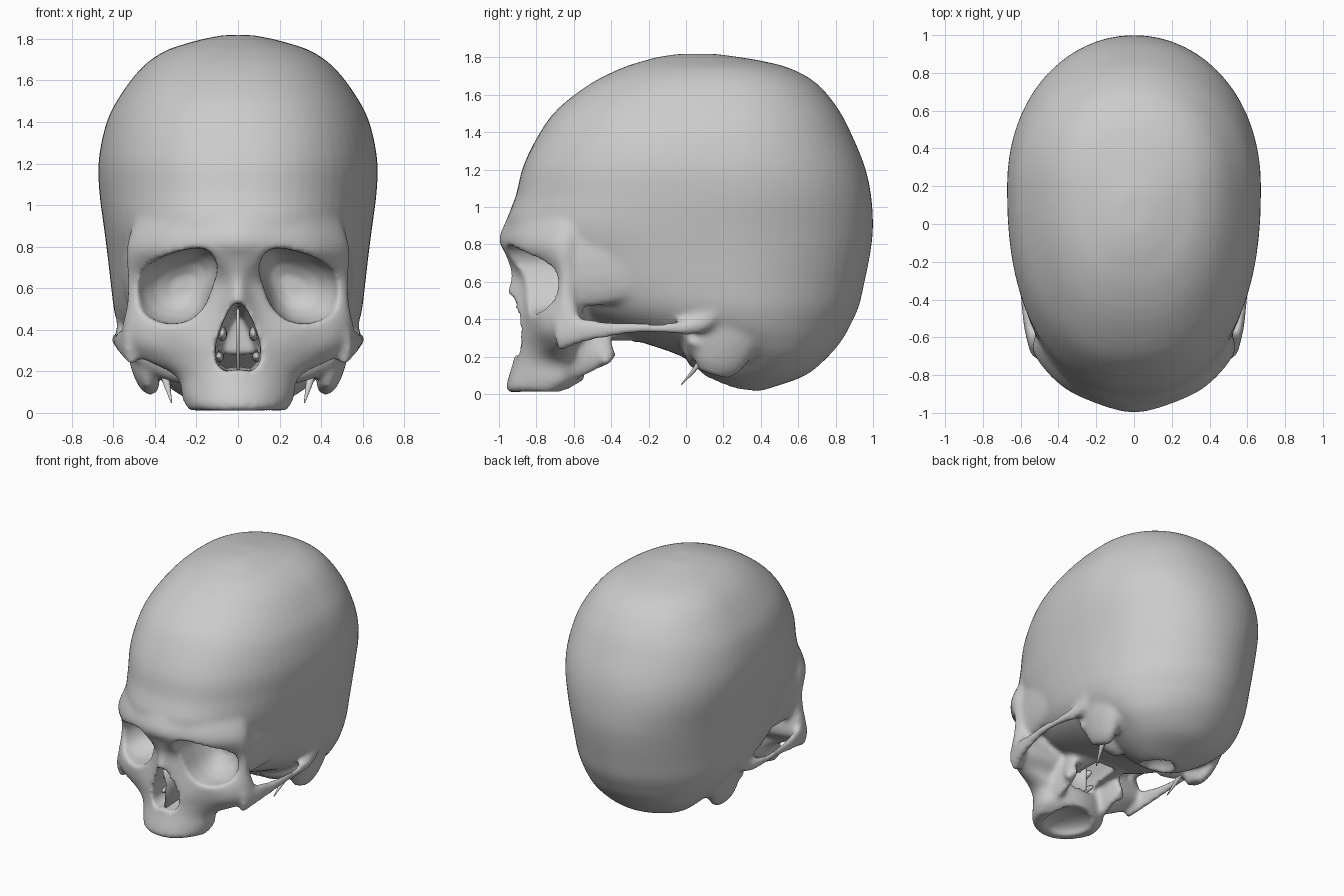
import bpy, bmesh, math
from mathutils import Vector as V, Matrix


def spline(p, k, closed=False):
    n, out = len(p), []
    g = lambda i: p[i % n] if closed else p[max(0, min(n - 1, i))]
    for i in range(n if closed else n - 1):
        a, b, c, d = g(i - 1), g(i), g(i + 1), g(i + 2)
        for j in range(k):
            t = j / k
            out.append(0.5 * (2 * b + (c - a) * t + (2 * a - 5 * b + 4 * c - d) * t * t
                              + (3 * b - a - 3 * c + d) * t ** 3))
    return out if closed else out + [p[-1].copy()]


def loft(bm, rings, k=1):
    n = len(rings[0])
    cols = [spline([r[i] for r in rings], k) for i in range(n)]
    rows = [[bm.verts.new(c[j]) for c in cols] for j in range(len(cols[0]))]
    for r, s in zip(rows, rows[1:]):
        for i in range(n):
            bm.faces.new((r[i], r[(i + 1) % n], s[(i + 1) % n], s[i]))
    bm.faces.new(rows[0])
    bm.faces.new(rows[-1])


def tube(bm, path, up, side=1):
    """Elliptical tube; path rows are x, y, z, side radius, other radius."""
    pts = [V((r[0] * side, r[1], r[2])) for r in path]
    rings = []
    for i, p in enumerate(pts):
        t = (pts[min(i + 1, len(pts) - 1)] - pts[max(i - 1, 0)]).normalized()
        a = t.cross(V(up)).normalized()
        b = a.cross(t)
        rings.append([p + a * path[i][3] * math.cos(q) + b * path[i][4] * math.sin(q)
                      for q in (math.tau * j / 16 for j in range(16))])
    loft(bm, rings, 4)


def blob(bm, loc, size):
    bmesh.ops.create_uvsphere(bm, u_segments=24, v_segments=14, radius=1,
                              matrix=Matrix.Translation(loc) @ Matrix.Diagonal((*size, 1)))


def finish(bm, name):
    bmesh.ops.recalc_face_normals(bm, faces=bm.faces[:])
    me = bpy.data.meshes.new(name)
    bm.to_mesh(me)
    bm.free()
    for f in me.polygons:
        f.use_smooth = True
    ob = bpy.data.objects.new(name, me)
    bpy.context.collection.objects.link(ob)
    return ob


bm = bmesh.new()

# Braincase: height, front, back, half width
case = [(1.818, -.04, .16, .07), (1.803, -.14, .27, .15), (1.78, -.23, .41, .24),
        (1.74, -.35, .56, .355), (1.66, -.51, .70, .465), (1.53, -.68, .81, .565),
        (1.40, -.78, .88, .632), (1.22, -.87, .955, .67), (1.06, -.91, .99, .667),
        (.89, -.965, 1.0, .645), (.75, -.90, .985, .627), (.60, -.80, .955, .61),
        (.47, -.68, .925, .592), (.37, -.50, .88, .555), (.29, -.28, .835, .50),
        (.20, -.02, .76, .42), (.10, .10, .64, .30), (.035, .20, .46, .17), (.012, .29, .38, .06)]
rings = []
for z, f, b, w in case:
    yc = f + (b - f) * .58
    low = min(1, max(0, (z - .35) / .65))
    ring = []
    for i in range(64):
        c, s = math.cos(math.tau * i / 64), math.sin(math.tau * i / 64)
        e = 2 / (2.05 + .25 * min(1, low * 3) if s < 0 else 1.87 + .26 * low)
        ring.append(V((w * math.copysign(abs(c) ** e, c),
                       yc + (b - yc if s > 0 else yc - f) * math.copysign(abs(s) ** e, s), z)))
    rings.append(ring)
loft(bm, rings, 3)

# Face: height, midline y, then x, y of four points going outward
face = [(1.10, -.87, .15, -.85, .31, -.76, .40, -.65, .43, -.55),
        (.92, -.965, .15, -.935, .33, -.85, .455, -.72, .50, -.61),
        (.82, -1.0, .16, -.965, .35, -.88, .485, -.75, .53, -.64),
        (.75, -.965, .14, -.945, .35, -.865, .49, -.74, .537, -.645),
        (.64, -.935, .085, -.88, .30, -.79, .48, -.695, .53, -.635),
        (.52, -.96, .10, -.87, .30, -.80, .485, -.70, .535, -.64),
        (.42, -.935, .13, -.87, .32, -.82, .48, -.74, .555, -.63),
        (.33, -.91, .13, -.88, .30, -.82, .46, -.75, .555, -.63),
        (.25, -.91, .13, -.88, .27, -.81, .38, -.74, .44, -.68),
        (.17, -.925, .13, -.89, .235, -.81, .285, -.73, .28, -.65),
        (.07, -.955, .12, -.925, .215, -.84, .26, -.75, .262, -.66),
        (.012, -.955, .11, -.93, .19, -.85, .23, -.78, .23, -.72)]
rings = []
for z, y0, *q in face:
    half = [V((q[i], q[i + 1], z)) for i in range(0, 8, 2)]
    half.append(half[-1] + V((-.08, .07, 0)))
    ring = [V((0, y0, z))] + half + [V((0, half[-1].y + .04, z))]
    ring += [V((-p.x, p.y, z)) for p in reversed(half)]
    rings.append(spline(ring, 4, True))
loft(bm, rings, 4)

# Skull base between face and braincase
tube(bm, [(0, -.68, .36, .19, .12), (0, -.4, .38, .22, .11), (0, -.15, .37, .26, .10),
          (0, .05, .30, .28, .11), (0, .25, .20, .25, .11)], (0, 0, 1))
for s in (1, -1):
    # Temple fill behind the eye socket rim
    tube(bm, [(.44, -.66, .70, .075, .22), (.45, -.56, .71, .075, .25), (.48, -.42, .73, .07, .25),
              (.52, -.25, .75, .05, .22)], (0, 0, 1), s)
    # Cheek arch
    tube(bm, [(.50, -.69, .33, .045, .11), (.55, -.56, .34, .03, .072), (.575, -.4, .345, .024, .042),
              (.590, -.25, .352, .022, .028), (.582, -.1, .352, .024, .03), (.562, .03, .36, .035, .045),
              (.55, .12, .41, .035, .055), (.565, .18, .49, .025, .03)], (0, 0, 1), s)
    # Bony knob behind the ear
    tube(bm, [(.47, .22, .42, .085, .20), (.455, .20, .28, .075, .18), (.435, .17, .17, .06, .14),
              (.415, .15, .105, .035, .085)], (0, 1, 0), s)
    # Ear region and base joint
    tube(bm, [(.50, .05, .31, .05, .05), (.34, .06, .24, .07, .08), (.18, .08, .20, .08, .08)], (0, 0, 1), s)
    # Back of the upper jaw and the wing plates behind it
    tube(bm, [(.20, -.74, .17, .05, .10), (.20, -.62, .19, .045, .115), (.195, -.5, .24, .035, .115),
              (.20, -.40, .28, .02, .09)], (0, 0, 1), s)
    tube(bm, [(.17, -.47, .38, .025, .07), (.21, -.45, .27, .022, .06), (.24, -.42, .16, .018, .03)], (0, 1, 0), s)
# Tooth ridge bumps
for i in range(14):
    a = math.pi * (i + .5) / 14
    blob(bm, (.225 * math.cos(a), -.71 - .225 * math.sin(a), .062 - .025 * math.sin(a)), (.028, .03, .034))
skull = finish(bm, "skull")

# Cutters: eye sockets, nose opening, palate, spinal opening
bm = bmesh.new()
eye = [(.125, .60), (.10, .70), (.135, .775), (.20, .793), (.32, .767), (.42, .72), (.48, .65),
       (.494, .57), (.457, .48), (.36, .432), (.25, .44), (.17, .50)]
for s in (1, -1):
    rings = []
    for y, k, cx in [(-1.15, 1, .31), (-.8, 1, .31), (-.70, .97, .31), (-.63, .84, .30),
                     (-.57, .62, .285), (-.53, .3, .27)]:
        rings.append(spline([V((s * (cx + (x - .31) * k), y, .61 + (z - .61) * k)) for x, z in eye], 3, True))
    loft(bm, rings)
nose = [(.035, .51), (.075, .43), (.108, .33), (.105, .24), (.07, .20)]
out = [(0, .535)] + nose + [(0, .21)] + [(-x, z) for x, z in reversed(nose)]
loft(bm, [[V((x * k, y, .33 + (z - .33) * k)) for x, z in out]
          for y, k in [(-1.1, 1), (-.85, 1), (-.6, .9), (-.3, .7)]])
blob(bm, (0, -.70, .01), (.165, .19, .08))
blob(bm, (0, .24, .03), (.11, .14, .10))
cutter = finish(bm, "cutter")
cutter.hide_render = True


def remesh(size):
    m = skull.modifiers.new("remesh", 'REMESH')
    m.mode = 'VOXEL'
    m.voxel_size = size
    m.use_smooth_shade = True


# Fuse, carve and soften
remesh(.018)
m = skull.modifiers.new("carve", 'BOOLEAN')
m.operation, m.solver, m.object = 'DIFFERENCE', 'EXACT', cutter
remesh(.0145)
m = skull.modifiers.new("soften", 'SMOOTH')
m.factor, m.iterations = .5, 7
dg = bpy.context.evaluated_depsgraph_get()
skull.data = bpy.data.meshes.new_from_object(skull.evaluated_get(dg))
skull.modifiers.clear()
bpy.data.objects.remove(cutter)

# Nasal septum and scroll bones
bm = bmesh.new()
side = [(-.90, .50), (-.86, .38), (-.88, .20), (-.52, .20), (-.52, .48)]
loft(bm, [[V((x, y, z)) for y, z in side] for x in (-.008, .008)])
finish(bm, "nasal_septum")
bm = bmesh.new()
for s in (1, -1):
    blob(bm, (s * .075, -.67, .38), (.022, .12, .035))
    blob(bm, (s * .09, -.67, .27), (.022, .12, .025))
finish(bm, "nasal_scrolls")

# Thin spikes under the ears
bm = bmesh.new()
for s in (1, -1):
    tube(bm, [(.36, .11, .24, .03, .03), (.345, .06, .15, .014, .018), (.32, -.025, .05, .003, .003)], (1, 0, 0), s)
finish(bm, "styloid_spikes")
